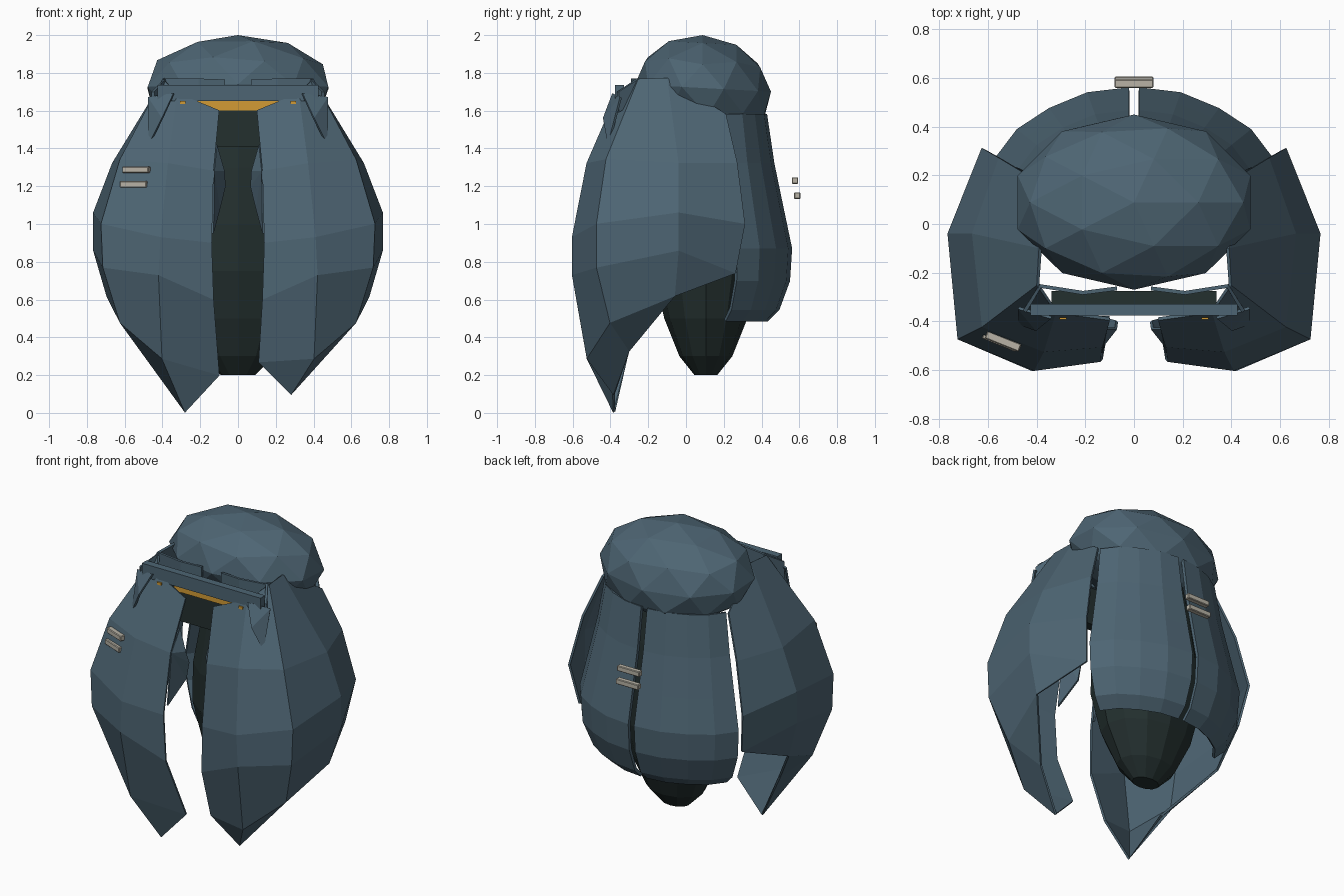
import bpy, bmesh, math

if "Cube" in bpy.data.objects:
    bpy.data.objects.remove(bpy.data.objects["Cube"])


def material(name, rgb):
    m = bpy.data.materials.new(name)
    m.diffuse_color = (*rgb, 1)
    m.use_nodes = True
    m.node_tree.nodes["Principled BSDF"].inputs["Base Color"].default_value = m.diffuse_color
    return m


BLUE = material("slate blue", (0.075, 0.13, 0.172))
DARK = material("dark green black", (0.017, 0.029, 0.028))
ORANGE = material("amber", (0.65, 0.33, 0.035))
BEIGE = material("pale beige", (0.48, 0.45, 0.38))


def make(name, verts, faces, mat, thick=0):
    me = bpy.data.meshes.new(name)
    me.from_pydata([tuple(v) for v in verts], [], faces)
    bm = bmesh.new()
    bm.from_mesh(me)
    bmesh.ops.recalc_face_normals(bm, faces=bm.faces)
    bm.to_mesh(me)
    bm.free()
    me.materials.append(mat)
    ob = bpy.data.objects.new(name, me)
    bpy.context.collection.objects.link(ob)
    if thick:
        s = ob.modifiers.new("thickness", 'SOLIDIFY')
        s.thickness = thick
        s.offset = 0
    return ob


def box(name, loc, size, mat, rot=(0, 0, 0), bevel=0):
    bpy.ops.mesh.primitive_cube_add(size=1, location=loc, rotation=rot)
    ob = bpy.context.object
    ob.name = name
    ob.scale = size
    bpy.ops.object.transform_apply(location=False, rotation=False, scale=True)
    ob.data.materials.append(mat)
    if bevel:
        b = ob.modifiers.new("bevel", 'BEVEL')
        b.width = bevel
        b.segments = 1
    return ob


def grid_faces(rows, cols, closed=False):
    n = cols if closed else cols - 1
    return [(r * cols + c, r * cols + (c + 1) % cols,
             (r + 1) * cols + (c + 1) % cols, (r + 1) * cols + c)
            for r in range(rows - 1) for c in range(n)]


def columns_mesh(columns):
    """Join neighbouring columns with quads, closing uneven ends with a triangle."""
    verts, start = [], []
    for col in columns:
        start.append(len(verts))
        verts += col
    faces = []
    for i in range(len(columns) - 1):
        a, b = start[i], start[i + 1]
        na, nb = len(columns[i]), len(columns[i + 1])
        m = min(na, nb)
        faces += [(a + k, a + k + 1, b + k + 1, b + k) for k in range(m - 1)]
        if na > m:
            faces.append((a + m - 1, a + m, b + m - 1))
        elif nb > m:
            faces.append((a + m - 1, b + m, b + m - 1))
    return verts, faces


# Head: faceted flattened ball, sagging slightly towards the back
bpy.ops.mesh.primitive_ico_sphere_add(subdivisions=2, radius=1)
head = bpy.context.object
head.name = "head"
hv = head.data.vertices
for v in hv:
    v.co.z -= 0.07 * v.co.y
    if v.co.z < 0:
        v.co.y -= 0.14 * v.co.z
for axis, lo, hi in ((0, -0.478, 0.478), (1, -0.27, 0.45), (2, 1.44, 2.0)):
    a = min(v.co[axis] for v in hv)
    b = max(v.co[axis] for v in hv)
    for v in hv:
        v.co[axis] = lo + (v.co[axis] - a) / (b - a) * (hi - lo)
head.data.materials.append(BLUE)

# Inner body: dark egg tapering to a small flat base (x radius, y radius, z)
profile = [(.09, .06, .2), (.19, .14, .3), (.29, .22, .5), (.35, .28, .75),
           (.34, .29, 1.0), (.28, .26, 1.3), (.21, .21, 1.6)]
N = 12
verts = [(rx * math.cos(2 * math.pi * k / N),
          0.105 + ry * math.sin(2 * math.pi * k / N), z)
         for rx, ry, z in profile for k in range(N)]
faces = grid_faces(len(profile), N, True)
faces += [tuple(range(N)), tuple(range(len(verts) - N, len(verts)))]
make("inner_body", verts, faces, DARK)

# Front mantle columns, from the back edge round to the inner front edge
mantle = [
    [(.45, .21, 1.58), (.55, .27, 1.32), (.62, .31, 1.0), (.58, .26, .74)],
    [(.385, -.10, 1.77), (.66, -.04, 1.32), (.76, -.04, 1.06), (.76, -.04, .86),
     (.69, -.06, .62)],
    [(.395, -.25, 1.765), (.62, -.42, 1.34), (.72, -.47, 1.0), (.71, -.47, .77),
     (.62, -.40, .48), (.46, -.30, .33)],
    [(.32, -.36, 1.69), (.37, -.52, 1.32), (.41, -.597, .93), (.42, -.597, .73),
     (.40, -.52, .29), (.28, -.38, .10)],
    [(.10, -.39, 1.60), (.13, -.50, 1.28), (.14, -.56, .90), (.13, -.55, .60),
     (.11, -.43, .27)],
]

# Back shell: scale factor and height, and half outline seen from above
shell = [(.76, 1.58), (.83, 1.32), (.92, 1.08), (1.0, .87), (.98, .70),
         (.88, .55), (.77, .49)]
outline = [(.02, .552), (.19, .532), (.345, .468), (.475, .383), (.562, .268)]

for side, sx in (("left", -1), ("right", 1)):
    def flip(pts):
        return [(sx * x, y, z) for x, y, z in pts]

    # Mantle half; the left one hangs lower
    cols = [flip(c) for c in mantle]
    if sx < 0:
        cols[3][5] = (-.28, -.38, .005)
        cols[4][4] = (-.10, -.385, .20)
    make(side + "_mantle", *columns_mesh(cols), BLUE, 0.014)

    # Back shell half, leaving a narrow seam in the middle
    verts = [(sx * (x * f if i else x), y * f, z)
             for f, z in shell for i, (x, y) in enumerate(outline)]
    make(side + "_back_shell", verts, grid_faces(len(shell), len(outline)), BLUE, 0.02)

    # Folded collar ribbon behind the brow
    path = [(.07, -.265), (.21, -.283), (.385, -.255), (.45, -.36)]
    tops = (1.765, 1.77, 1.77, 1.70)
    verts = [(sx * x, y, z - d) for d in (0, .11) for (x, y), z in zip(path, tops)]
    make(side + "_collar", verts, grid_faces(2, 4), BLUE, 0.016)

    # Pointed collar flap lying over the mantle
    make(side + "_collar_flap",
         flip([(.34, -.385, 1.69), (.40, -.435, 1.56), (.47, -.41, 1.42),
               (.475, -.345, 1.67)]),
         [(0, 1, 3), (1, 2, 3)], BLUE, 0.012)

    # Small folded lip at the inner mantle edge
    make(side + "_inner_lip",
         flip([(.115, -.43, 1.42), (.075, -.43, 1.28), (.07, -.40, 1.20),
               (.10, -.39, 1.08), (.135, -.53, .95), (.13, -.50, 1.28)]),
         [(0, 1, 5), (1, 2, 5), (2, 3, 5), (3, 4, 5)], BLUE, 0.012)

    # Tiny outer glint of the eye slit
    box(side + "_eye_glint", (sx * .292, -.388, 1.643), (.03, .009, .016), ORANGE)

# Face block, narrower at the bottom, with a glowing slit and a brow bar
fx = [(-.18, 1.41), (.18, 1.41), (.34, 1.62), (.34, 1.68), (-.34, 1.68), (-.34, 1.62)]
verts = [(x, y, z) for y in (-.335, -.275) for x, z in fx]
faces = [tuple(range(6)), tuple(range(6, 12))]
faces += [(k, (k + 1) % 6, 6 + (k + 1) % 6, 6 + k) for k in range(6)]
make("face_block", verts, faces, DARK)
box("eye_slit", (0, -.338, 1.63), (.44, .008, .06), ORANGE)
box("brow_bar", (0, -.353, 1.693), (.85, .048, .085), BLUE)

# Pale stitches on the front left and across the back seam
tilt = math.radians(-22)
for k, (dx, z) in enumerate(((0, 1.287), (-.012, 1.21))):
    box(f"front_stitch_{k}", (-.538 + dx, -.482, z), (.15, .034, .034), BEIGE,
        (0, 0, tilt), 0.004)
for k, (y, z) in enumerate(((.577, 1.23), (.589, 1.15))):
    box(f"back_stitch_{k}", (0, y, z), (.16, .034, .034), BEIGE, (0, 0, 0), 0.004)
